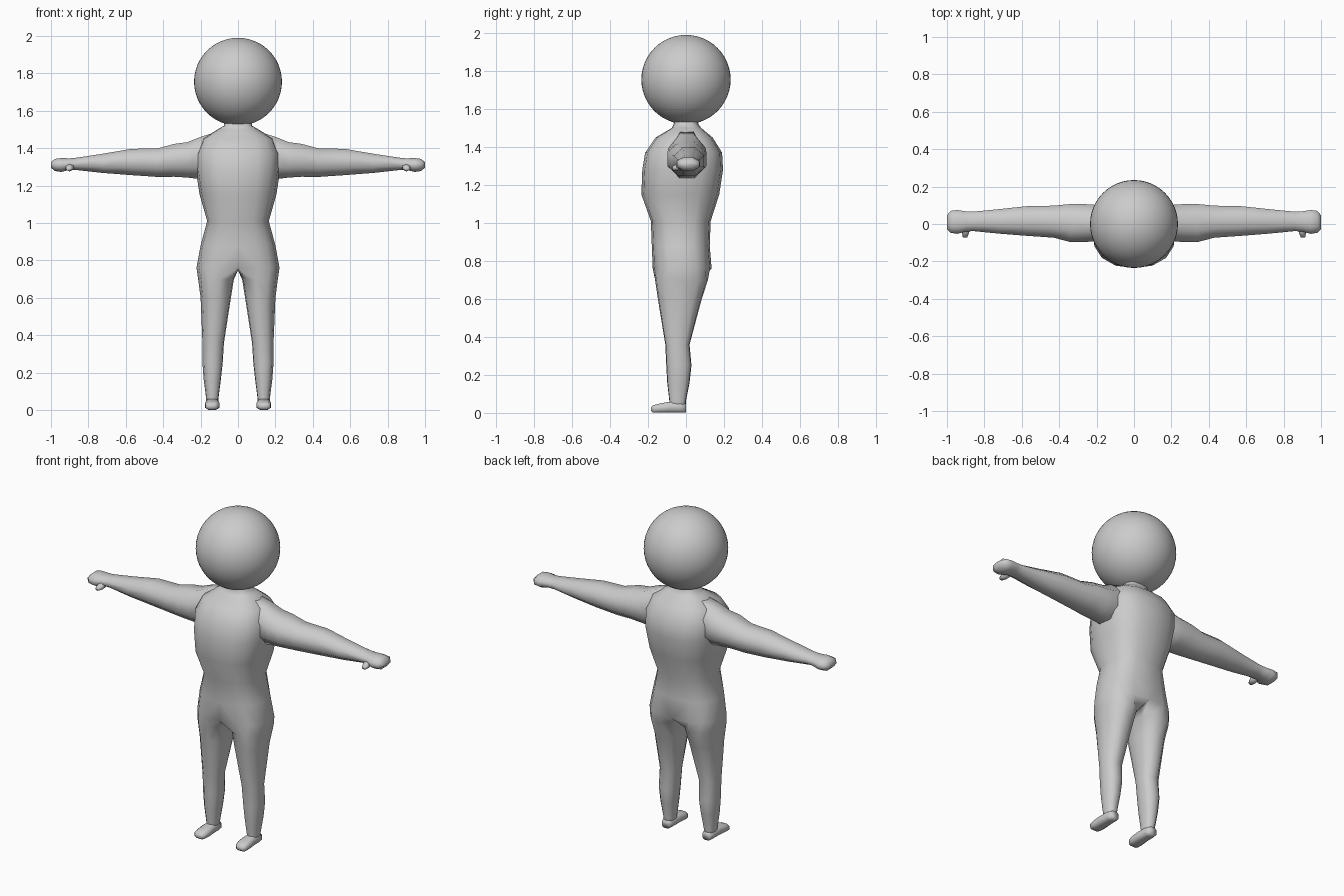
import bpy, bmesh, math

if "Cube" in bpy.data.objects:
    bpy.data.objects.remove(bpy.data.objects["Cube"], do_unlink=True)

grey = bpy.data.materials.new("plain grey")
grey.use_nodes = True
COLOUR = (0.6, 0.6, 0.6, 1)
grey.diffuse_color = COLOUR
grey.node_tree.nodes["Principled BSDF"].inputs["Base Color"].default_value = COLOUR


def power(value, roundness):
    return math.copysign(abs(value) ** (2 / roundness), value)


def oval(low_a, high_a, low_b, high_b, angles, roundness=2.0):
    """Points of a rounded outline that fills the given box."""
    mid_a, mid_b = (low_a + high_a) / 2, (low_b + high_b) / 2
    half_a, half_b = (high_a - low_a) / 2, (high_b - low_b) / 2
    return [(mid_a + half_a * power(math.cos(t), roundness),
             mid_b + half_b * power(math.sin(t), roundness)) for t in angles]


def bridge(bm, first, second, closed=True):
    count = len(first)
    for i in range(count if closed else count - 1):
        j = (i + 1) % count
        bm.faces.new((first[i], first[j], second[j], second[i]))


def finish(bm, name, mirrored=True):
    bmesh.ops.recalc_face_normals(bm, faces=bm.faces)
    mesh = bpy.data.meshes.new(name)
    bm.to_mesh(mesh)
    bm.free()
    mesh.materials.append(grey)
    mesh.shade_smooth()
    part = bpy.data.objects.new(name, mesh)
    bpy.context.collection.objects.link(part)
    if mirrored:
        part.modifiers.new("mirror", 'MIRROR').use_axis[0] = True
    return part


def loft(name, rows, axis, sides=8, roundness=2.0):
    """Closed tube along an axis; row = position, then a low/high pair for each other axis."""
    bm = bmesh.new()
    angles = [math.tau * (i + 0.5) / sides for i in range(sides)]
    rings = []
    for place, *box in rows:
        ring = []
        for point in oval(*box, angles, roundness):
            co = list(point)
            co.insert(axis, place)
            ring.append(bm.verts.new(co))
        rings.append(ring)
    for first, second in zip(rings, rings[1:]):
        bridge(bm, first, second)
    bm.faces.new(rings[0])
    bm.faces.new(rings[-1])
    return finish(bm, name)


# Torso: half outlines from front centre round the side to back centre
TORSO = [  # height, half width, front, back
    (1.56, .07, -.06, .06), (1.52, .075, -.065, .065), (1.50, .11, -.075, .08),
    (1.45, .19, -.16, .14), (1.37, .225, -.215, .19), (1.28, .225, -.23, .195),
    (1.15, .205, -.235, .175), (1.01, .165, -.185, .13), (.88, .20, -.18, .125),
    (.76, .222, -.175, .135),
]
bm = bmesh.new()
half_turn = [math.pi * (i / 8 - 0.5) for i in range(9)]
rings = []
for z, width, front, back in TORSO:
    outline = oval(-width, width, front, back, half_turn, 2.6)
    rings.append([bm.verts.new((x, y, z)) for x, y in outline])
for first, second in zip(rings, rings[1:]):
    bridge(bm, first, second, closed=False)

# Leg: grows from the hip outline and a crotch row on the centre line
hip = rings[-1]
front, back = hip[0].co.y, hip[-1].co.y
crotch = [bm.verts.new((0, back + (front - back) * k / 4, .745)) for k in (1, 2, 3)]
ring = hip + crotch
LEG = [  # height, inside, outside, front, back
    (.70, .022, .213, -.165, .118), (.60, .038, .20, -.15, .085),
    (.36, .075, .19, -.11, .02), (.25, .082, .19, -.105, .03),
    (.16, .092, .183, -.10, .02), (.06, .105, .17, -.088, 0), (.012, .105, .17, -.085, 0),
]
outer = [math.radians(270 * (i / 8 - 0.5)) for i in range(9)]
inner = [math.radians(135 + 90 * k / 4) for k in (1, 2, 3)]
for z, *box in LEG:
    lower = [bm.verts.new((x, y, z)) for x, y in oval(*box, outer + inner, 2.3)]
    bridge(bm, ring, lower)
    ring = lower
bm.faces.new(ring)
finish(bm, "torso_and_legs")

# Feet
loft("feet", [
    (0, .11, .165, 0, .05), (-.03, .103, .172, 0, .06), (-.09, .10, .175, 0, .06),
    (-.14, .098, .178, 0, .05), (-.172, .105, .175, 0, .042), (-.185, .12, .16, .01, .03),
], axis=1, roundness=3)

# Arms and hands
loft("arms", [
    (.10, -.08, .09, 1.26, 1.50), (.20, -.10, .11, 1.225, 1.47),
    (.27, -.105, .115, 1.235, 1.44), (.34, -.105, .115, 1.24, 1.43),
    (.43, -.08, .105, 1.24, 1.405), (.57, -.07, .102, 1.25, 1.402),
    (.72, -.057, .085, 1.263, 1.375), (.86, -.042, .07, 1.28, 1.352),
    (.90, -.045, .072, 1.282, 1.348), (.945, -.058, .08, 1.27, 1.35),
    (.98, -.052, .075, 1.275, 1.345), (1.0, -.03, .05, 1.295, 1.325),
], axis=0)

# Thumbs
loft("thumbs", [
    (-.02, .87, .93, 1.285, 1.325), (-.05, .88, .922, 1.275, 1.31),
    (-.072, .89, .917, 1.278, 1.298),
], axis=1, sides=6)

# Head
bm = bmesh.new()
bmesh.ops.create_uvsphere(bm, u_segments=48, v_segments=24, radius=.235)
head = finish(bm, "head", mirrored=False)
head.location.z = 1.755
